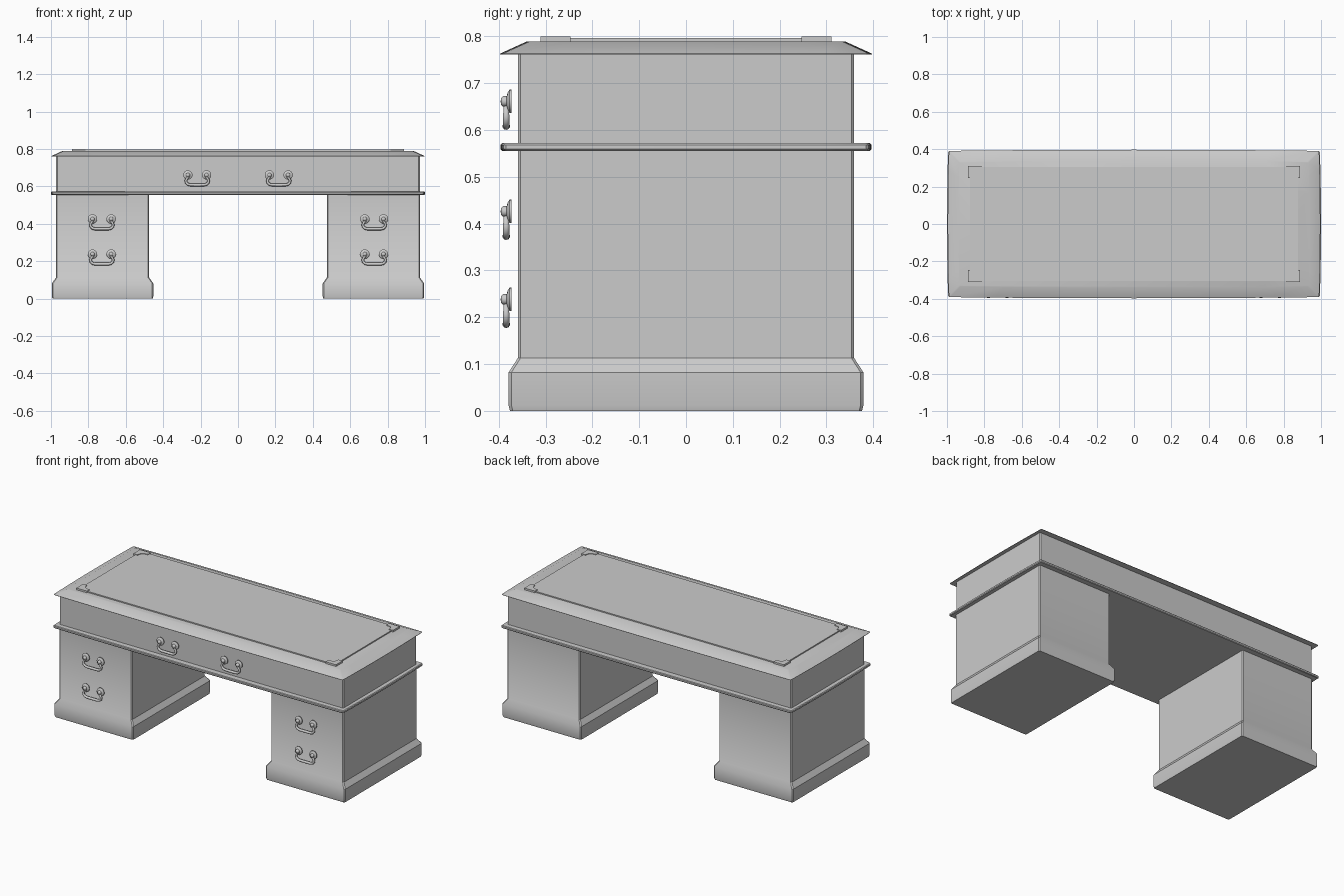
import bpy, bmesh, math
from mathutils import Vector

if "Cube" in bpy.data.objects:
    bpy.data.objects.remove(bpy.data.objects["Cube"])


def finish(name, bm, angle=35):
    bmesh.ops.recalc_face_normals(bm, faces=bm.faces)
    me = bpy.data.meshes.new(name)
    bm.to_mesh(me)
    bm.free()
    ob = bpy.data.objects.new(name, me)
    bpy.context.collection.objects.link(ob)
    bpy.context.view_layer.objects.active = ob
    ob.select_set(True)
    bpy.ops.object.shade_smooth_by_angle(angle=math.radians(angle))
    ob.select_set(False)
    return ob


def outline(cx, hx, hy, z, bow, n=8, c=0.006):
    """Rectangle with nipped corners and slightly bowed sides."""
    pts = []
    for side in range(4):
        a, b = (hx, hy) if side % 2 == 0 else (hy, hx)   # along, outward
        for i in range(n + 1):
            t = -1 + 2 * i / n
            u, v = t * (a - bow - c), -(b - bow * t * t)
            for _ in range(side):
                u, v = -v, u
            pts.append((cx + u, v, z))
    return pts


def stack(name, cx, levels, bow=0.0):
    """Loft rectangular levels (half x, half y, z) into a closed solid."""
    bm = bmesh.new()
    n = 8 if bow else 1
    rings = [[bm.verts.new(p) for p in outline(cx, hx, hy, z, bow, n)] for hx, hy, z in levels]
    for r, s in zip(rings, rings[1:]):
        for i in range(len(r)):
            j = (i + 1) % len(r)
            bm.faces.new((r[i], r[j], s[j], s[i]))
    bm.faces.new(rings[0][::-1])
    bm.faces.new(rings[-1])
    return finish(name, bm)


# Pedestals with flared plinths
for side, cx in (("left", -0.724), ("right", 0.724)):
    stack(side + "_pedestal", cx, [
        (0.268, 0.376, 0.0), (0.271, 0.379, 0.012), (0.271, 0.379, 0.082),
        (0.249, 0.359, 0.113), (0.249, 0.359, 0.557)])

# Waist moulding, drawer frieze and sloping-edged top
stack("waist_moulding", 0, [(0.996, 0.393, 0.555), (1.0, 0.396, 0.559),
                            (1.0, 0.396, 0.568), (0.996, 0.393, 0.572)], bow=0.006)
stack("drawer_frieze", 0, [(0.972, 0.359, 0.570), (0.972, 0.359, 0.764)])
stack("desk_top", 0, [(0.996, 0.397, 0.761), (0.996, 0.397, 0.763),
                      (0.94, 0.340, 0.789)], bow=0.006)
stack("writing_panel", 0, [(0.876, 0.304, 0.787), (0.876, 0.304, 0.796)])

# Corner brackets on the writing panel
bracket = [(0, 0), (0.072, 0), (0.072, 0.026), (0.050, 0.029), (0.037, 0.035),
           (0.031, 0.045), (0.028, 0.064), (0, 0.064)]
for sx, lr in ((-1, "left"), (1, "right")):
    for sy, fb in ((-1, "front"), (1, "back")):
        bm = bmesh.new()
        f = bm.faces.new([bm.verts.new((sx * (0.888 - x), sy * (0.311 - y), 0.788)) for x, y in bracket])
        ext = bmesh.ops.extrude_face_region(bm, geom=[f])["geom"]
        bmesh.ops.translate(bm, vec=(0, 0, 0.012),
                            verts=[v for v in ext if isinstance(v, bmesh.types.BMVert)])
        finish(f"{fb}_{lr}_bracket", bm)


def handle(name, cx, z):
    """Swan-neck bail hung between two domed roses."""
    bm = bmesh.new()
    for s in (-1, 1):
        # Rose and knob profile turned about the y axis
        prof = [(0.0, -0.373), (0.025, -0.373), (0.025, -0.377), (0.019, -0.381),
                (0.011, -0.383), (0.011, -0.391), (0.007, -0.395), (0.0, -0.396)]
        vs = [bm.verts.new((cx + s * 0.050 + r, y, z)) for r, y in prof]
        es = [bm.edges.new(e) for e in zip(vs, vs[1:])]
        bmesh.ops.spin(bm, geom=vs + es, cent=(cx + s * 0.050, 0, z), axis=(0, 1, 0),
                       angle=2 * math.pi, steps=20, use_merge=False)
    bmesh.ops.remove_doubles(bm, verts=bm.verts, dist=1e-5)
    # Bail: tube swept along a U path
    half = [(0.043, 0.0), (0.047, -0.010), (0.056, -0.020), (0.061, -0.031),
            (0.058, -0.042), (0.049, -0.050), (0.036, -0.053), (0.018, -0.053)]
    path = [(-x, d) for x, d in half] + [(0, -0.053)] + half[::-1]
    path = [Vector((cx + x, -0.384, z + d)) for x, d in path]
    rings = []
    for i, p in enumerate(path):
        t = (path[min(i + 1, len(path) - 1)] - path[max(i - 1, 0)]).normalized()
        nrm = t.cross(Vector((0, 1, 0)))
        rad = 0.0055 + 0.0025 * math.sin(math.pi * i / (len(path) - 1))
        rings.append([bm.verts.new(p + rad * (math.cos(a) * nrm + math.sin(a) * Vector((0, 1, 0))))
                      for a in (k * math.pi / 5 for k in range(10))])
    for r, q in zip(rings, rings[1:]):
        for i in range(10):
            bm.faces.new((r[i], r[(i + 1) % 10], q[(i + 1) % 10], q[i]))
    bm.faces.new(rings[0])
    bm.faces.new(rings[-1])
    finish(name, bm, 50)


# Drawer handles
for s, side in ((-1, "left"), (1, "right")):
    handle(side + "_frieze_handle", s * 0.218, 0.661)
    handle(side + "_upper_handle", s * 0.728, 0.426)
    handle(side + "_lower_handle", s * 0.728, 0.238)
